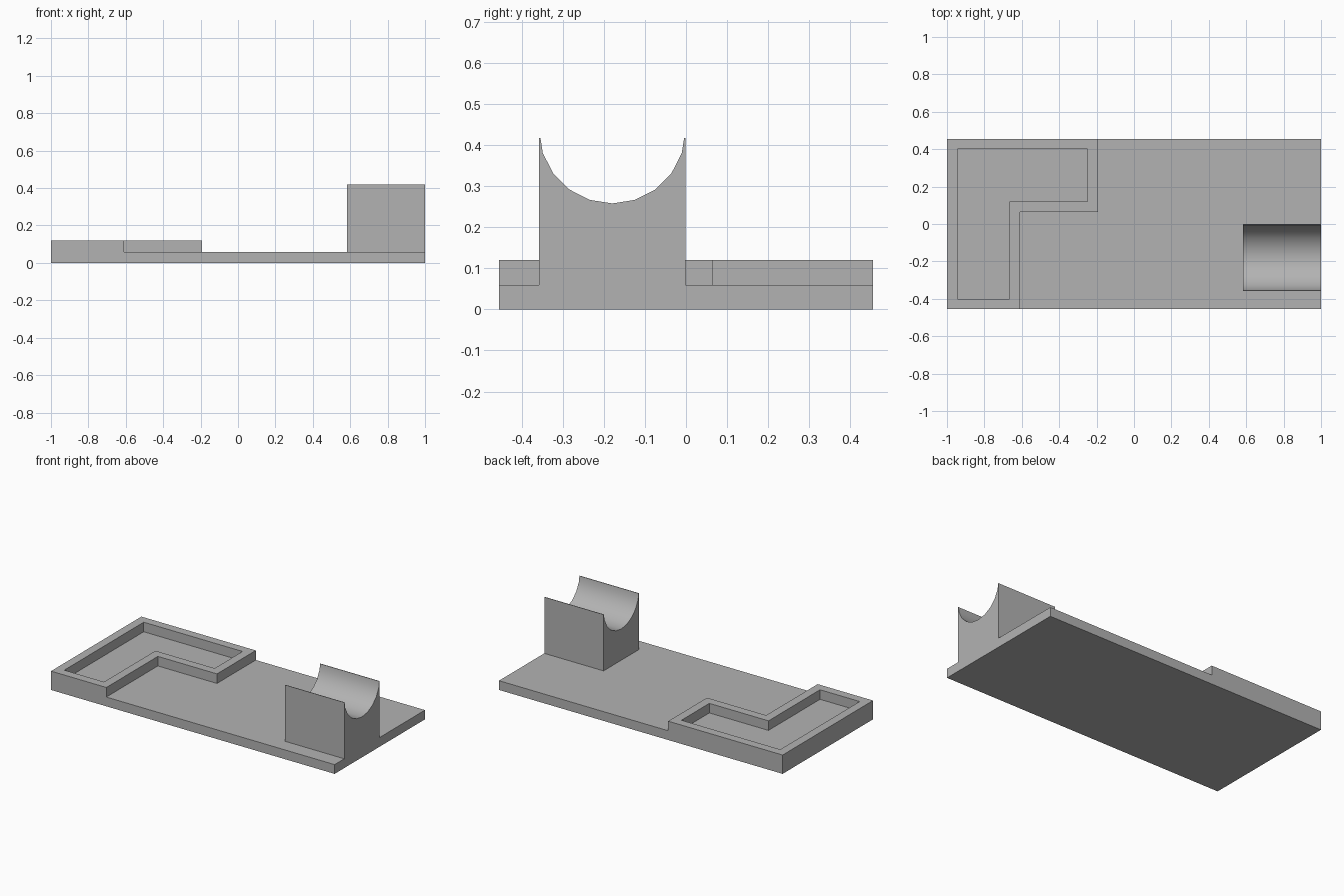
import bpy, bmesh
from math import sin, cos, radians
from mathutils import Vector

if "Cube" in bpy.data.objects:
    bpy.data.objects.remove(bpy.data.objects["Cube"])

HALF_Y = 0.455
PLATE_TOP = 0.059
RIM_TOP = 0.12
WALL = 0.055

grey = bpy.data.materials.new("plain_grey")
grey.use_nodes = True
grey.diffuse_color = (0.45, 0.45, 0.45, 1)
grey.node_tree.nodes["Principled BSDF"].inputs["Base Color"].default_value = grey.diffuse_color


def finish(name, bm):
    bmesh.ops.recalc_face_normals(bm, faces=bm.faces)
    mesh = bpy.data.meshes.new(name)
    bm.to_mesh(mesh)
    bm.free()
    mesh.materials.append(grey)
    obj = bpy.data.objects.new(name, mesh)
    bpy.context.collection.objects.link(obj)
    bpy.ops.object.select_all(action='DESELECT')
    obj.select_set(True)
    bpy.context.view_layer.objects.active = obj
    bpy.ops.object.shade_smooth_by_angle(angle=radians(30))
    return obj


def extrude_all(bm, direction):
    """Thicken the flat faces of a profile into a closed solid."""
    result = bmesh.ops.extrude_face_region(bm, geom=bm.faces[:], use_keep_orig=True)
    moved = [g for g in result["geom"] if isinstance(g, bmesh.types.BMVert)]
    bmesh.ops.translate(bm, verts=moved, vec=Vector(direction))


def prism(name, points, direction):
    bm = bmesh.new()
    bm.faces.new([bm.verts.new(p) for p in points])
    extrude_all(bm, direction)
    return finish(name, bm)


# Flat base plate
prism("base_plate",
      [(x, y, 0) for x, y in ((-1, -HALF_Y), (1, -HALF_Y), (1, HALF_Y), (-1, HALF_Y))],
      (0, 0, PLATE_TOP))

# L-shaped tray rim: each outer corner is paired with its inset corner
outer = [(-1, -HALF_Y), (-0.61, -HALF_Y), (-0.61, 0.064),
         (-0.193, 0.064), (-0.193, HALF_Y), (-1, HALF_Y)]
inward = [(1, 1), (-1, 1), (-1, 1), (-1, 1), (-1, -1), (1, -1)]
bm = bmesh.new()
outside = [bm.verts.new((x, y, PLATE_TOP)) for x, y in outer]
inside = [bm.verts.new((x + WALL * i, y + WALL * j, PLATE_TOP))
          for (x, y), (i, j) in zip(outer, inward)]
for a in range(len(outer)):
    b = (a + 1) % len(outer)
    bm.faces.new((outside[a], outside[b], inside[b], inside[a]))
extrude_all(bm, (0, 0, RIM_TOP - PLATE_TOP))
bmesh.ops.dissolve_limit(bm, angle_limit=radians(1), verts=bm.verts, edges=[])
finish("tray_rim", bm)

# Cradle block with a round trough along x
LEFT_X, MID_Y, HALF_W, TOP = 0.582, -0.1795, 0.1785, 0.418
RADIUS, AXIS_Z = 0.178, 0.436
trough = [(MID_Y + RADIUS * sin(radians(a)), AXIS_Z - RADIUS * cos(radians(a)))
          for a in range(72, -73, -18)]
lip = 0.175
profile = ([(MID_Y - HALF_W, PLATE_TOP), (MID_Y + HALF_W, PLATE_TOP),
            (MID_Y + HALF_W, TOP), (MID_Y + lip, TOP)]
           + trough + [(MID_Y - lip, TOP), (MID_Y - HALF_W, TOP)])
prism("cradle_block", [(LEFT_X, y, z) for y, z in profile], (1 - LEFT_X, 0, 0))
